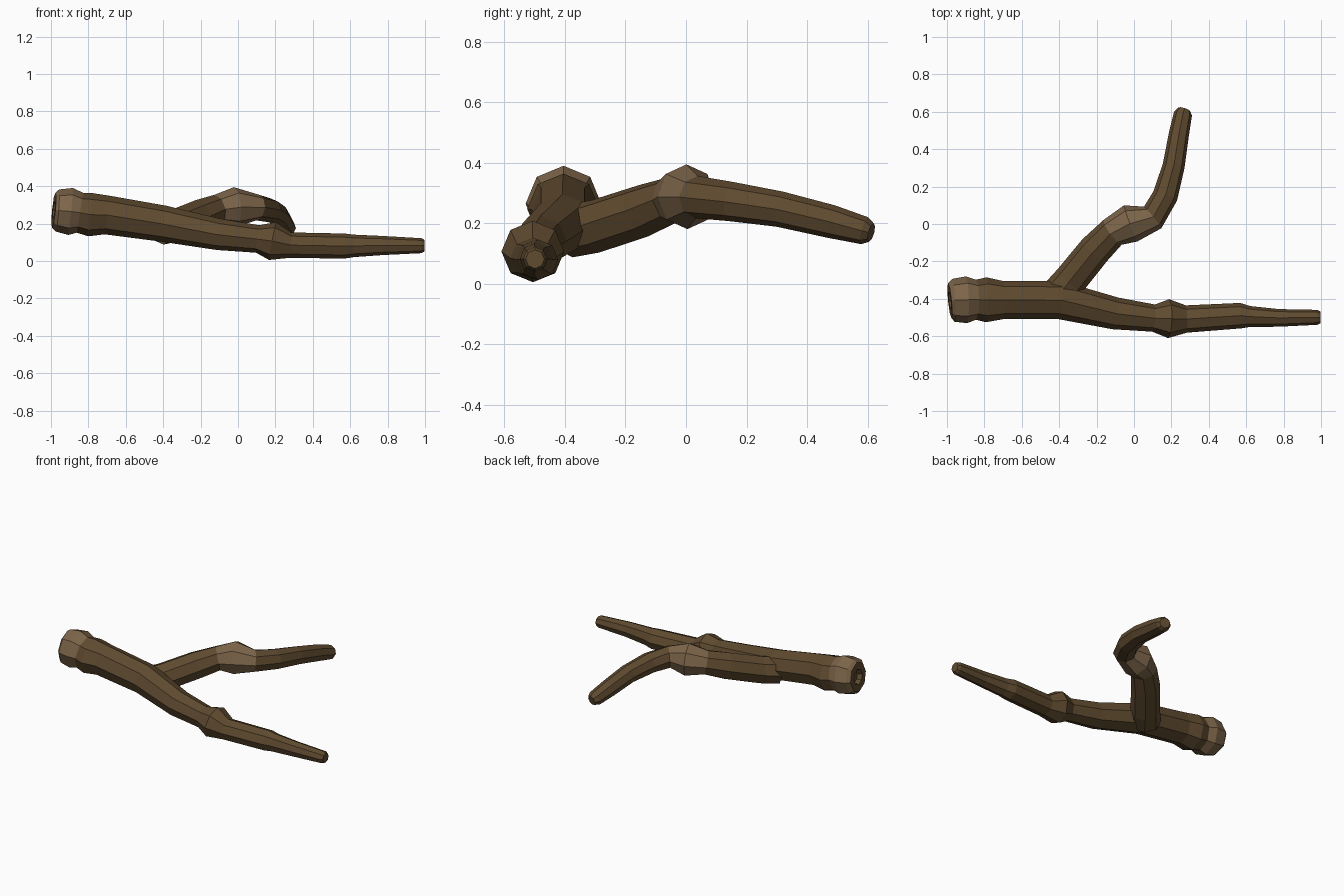
import bpy, bmesh, math
from mathutils import Vector


def material(name, rgb):
    m = bpy.data.materials.new(name)
    m.diffuse_color = (*rgb, 1)
    return m


BARK = material("bark brown", (0.115, 0.069, 0.029))
WORN = material("worn light bark", (0.205, 0.130, 0.068))
SIDES = 8


def limb(name, rings, worn, hollow=False):
    """Octagonal tube through rings (x, y, z, side radius, up radius)."""
    bm = bmesh.new()
    pts = [Vector(r[:3]) for r in rings]
    loops = []
    for i, r in enumerate(rings):
        t = (pts[min(i + 1, len(pts) - 1)] - pts[max(i - 1, 0)]).normalized()
        side = Vector((0, 0, 1)).cross(t).normalized()
        up = t.cross(side)
        loops.append([bm.verts.new(pts[i]
                      + side * r[3] * math.cos(2 * math.pi * k / SIDES)
                      + up * r[4] * math.sin(2 * math.pi * k / SIDES))
                      for k in range(SIDES)])
    for i in range(len(loops) - 1):
        a, b = loops[i], loops[i + 1]
        for k in range(SIDES):
            n = (k + 1) % SIDES
            f = bm.faces.new((a[k], a[n], b[n], b[k]))
            f.material_index = int(i in worn)
    start = bm.faces.new(loops[0][::-1])
    bm.faces.new(loops[-1])
    bm.normal_update()
    # sunken heart of the sawn end
    if hollow:
        bmesh.ops.inset_individual(bm, faces=[start], thickness=0.045)
        bmesh.ops.inset_individual(bm, faces=[start], thickness=0.008, depth=-0.03)
    bmesh.ops.recalc_face_normals(bm, faces=bm.faces)
    me = bpy.data.meshes.new(name)
    bm.to_mesh(me)
    bm.free()
    me.materials.append(BARK)
    me.materials.append(WORN)
    ob = bpy.data.objects.new(name, me)
    bpy.context.collection.objects.link(ob)
    return ob


# main stem, thick end to tip
limb("main_stem", [
    (-0.985, -0.410, 0.272, 0.095, 0.095),
    (-0.965, -0.408, 0.270, 0.115, 0.113),
    (-0.895, -0.405, 0.265, 0.125, 0.126),
    (-0.845, -0.405, 0.258, 0.107, 0.108),
    (-0.790, -0.405, 0.248, 0.120, 0.116),
    (-0.700, -0.407, 0.246, 0.102, 0.104),
    (-0.400, -0.406, 0.200, 0.102, 0.097),
    (-0.100, -0.478, 0.142, 0.086, 0.084),
    (0.105, -0.503, 0.118, 0.073, 0.074),
    (0.185, -0.506, 0.107, 0.104, 0.103),
    (0.280, -0.508, 0.085, 0.073, 0.068),
    (0.570, -0.490, 0.080, 0.068, 0.067),
    (0.620, -0.495, 0.081, 0.056, 0.060),
    (0.775, -0.502, 0.083, 0.047, 0.051),
    (0.980, -0.499, 0.082, 0.040, 0.040),
    (0.997, -0.499, 0.082, 0.031, 0.031),
], worn={0, 1, 2}, hollow=True)

# side branch with a worn knuckle at its bend
limb("side_branch", [
    (-0.405, -0.385, 0.175, 0.100, 0.088),
    (-0.340, -0.300, 0.190, 0.090, 0.088),
    (-0.210, -0.140, 0.242, 0.088, 0.087),
    (-0.115, -0.045, 0.277, 0.082, 0.078),
    (-0.018, 0.003, 0.288, 0.103, 0.107),
    (0.100, 0.035, 0.287, 0.074, 0.070),
    (0.167, 0.150, 0.272, 0.068, 0.065),
    (0.212, 0.310, 0.247, 0.059, 0.059),
    (0.240, 0.480, 0.206, 0.054, 0.055),
    (0.262, 0.590, 0.176, 0.049, 0.046),
    (0.269, 0.612, 0.170, 0.034, 0.032),
], worn={3, 4})
